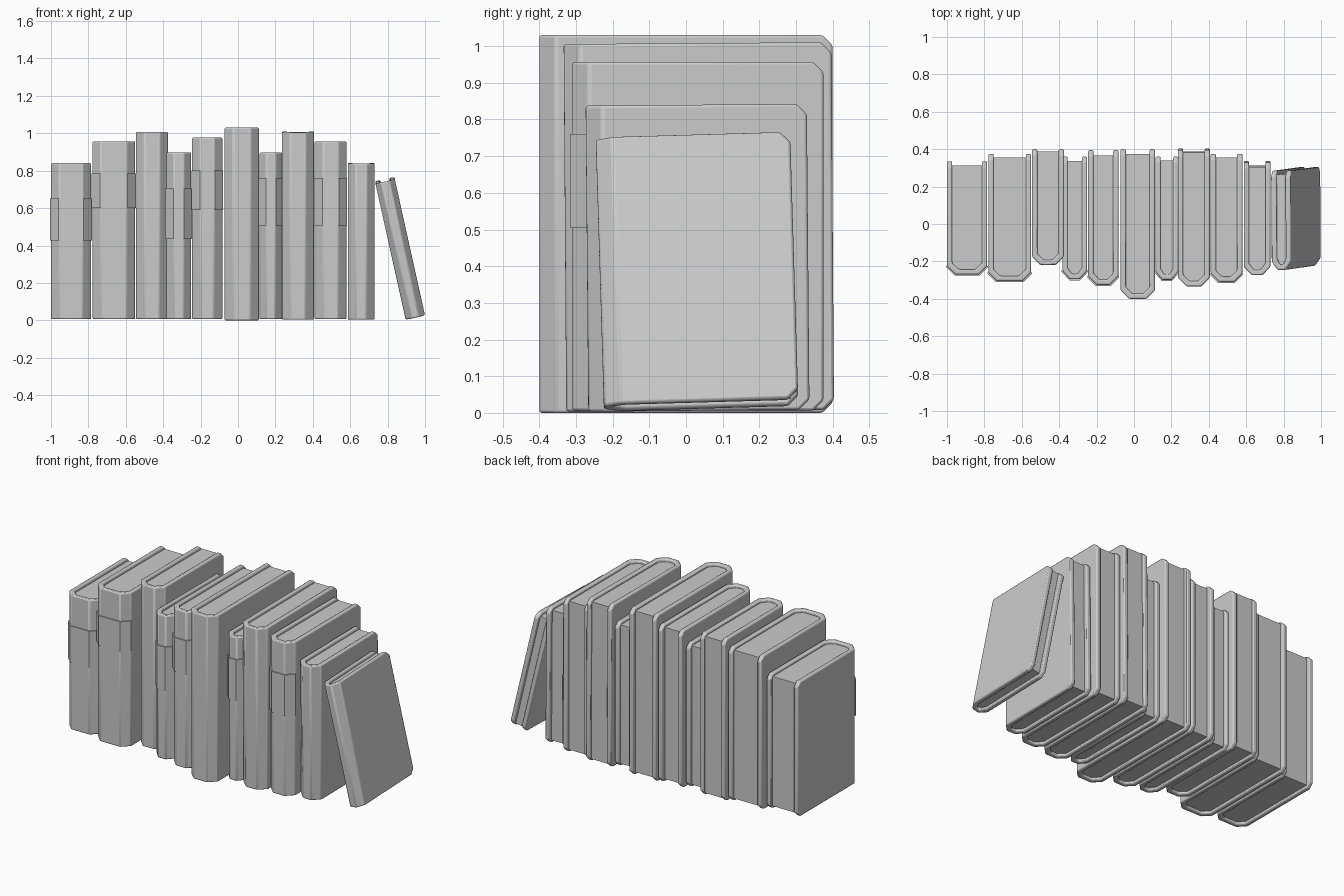
import bpy, bmesh
from math import radians
from mathutils import Matrix, Vector

cube = bpy.data.objects.get("Cube")
if cube:
    bpy.data.objects.remove(cube)

grey = bpy.data.materials.new("plain_grey")
grey.use_nodes = True
grey.diffuse_color = (0.6, 0.6, 0.6, 1)
grey.node_tree.nodes["Principled BSDF"].inputs["Base Color"].default_value = (0.6, 0.6, 0.6, 1)

BOARD = 0.028   # cover thickness
LIP = 0.016     # how far the cover stands past the pages


def spine_outline(half, front, back, cut):
    """Open outline running down one side, round the chamfered spine and back."""
    cut_x = min(cut, half * 0.6)
    right = [(half, back), (half, front + cut), (half - cut_x, front)]
    return right + [(-x, y) for x, y in reversed(right)]


def prism(name, outline, z0, z1, matrix, bevel=0, corner=0):
    bm = bmesh.new()
    face = bm.faces.new([bm.verts.new((x, y, z0)) for x, y in outline])
    ext = bmesh.ops.extrude_face_region(bm, geom=[face])
    moved = [v for v in ext["geom"] if isinstance(v, bmesh.types.BMVert)]
    bmesh.ops.translate(bm, verts=moved, vec=(0, 0, z1 - z0))
    bmesh.ops.recalc_face_normals(bm, faces=bm.faces)
    # Clip the outer back corners of the boards
    if corner:
        back = max(y for x, y in outline)
        edges = [e for e in bm.edges
                 if all(abs(v.co.y - back) < 1e-4 for v in e.verts)
                 and abs(e.verts[0].co.z - e.verts[1].co.z) < 1e-4]
        bmesh.ops.bevel(bm, geom=edges, offset=corner, segments=1, affect="EDGES")
    mesh = bpy.data.meshes.new(name)
    bm.to_mesh(mesh)
    bm.free()
    mesh.materials.append(grey)
    obj = bpy.data.objects.new(name, mesh)
    obj.matrix_world = matrix
    bpy.context.collection.objects.link(obj)
    if bevel:
        mod = obj.modifiers.new("soft_edges", "BEVEL")
        mod.width, mod.segments, mod.limit_method = bevel, 2, "ANGLE"
        mod.angle_limit = radians(35)
    bpy.ops.object.select_all(action="DESELECT")
    obj.select_set(True)
    bpy.context.view_layer.objects.active = obj
    bpy.ops.object.shade_smooth_by_angle(angle=radians(30))
    return obj


def shell(half, front, back, cut, t):
    """Closed U-shaped outline of thickness t."""
    outer = spine_outline(half, front, back, cut)
    inner = spine_outline(half - t, front + t, back, cut - t * 0.4)
    return outer + inner[::-1]


def book(label, width, depth, height, gap, matrix, band=None):
    """Book centred on its own origin, spine towards -y."""
    half, d, h = width / 2, depth / 2, height / 2
    cut = 0.045
    prism(label + "_cover", shell(half, -d, d, cut, BOARD), -h, h, matrix, 0.007, 0.028)
    pages = spine_outline(half - BOARD + 0.002, -d + BOARD - 0.002, d - gap, cut - 0.011)
    prism(label + "_pages", pages, -h + LIP, h - LIP, matrix)
    # Label wrapped round the spine
    if band:
        wrap = shell(half + 0.004, -d - 0.006, -d + 0.046, cut, 0.009)
        prism(label + "_spine_band", wrap, band[0] - h, band[1] - h, matrix)


# left x, right x, spine y, back y, height, page gap, tilt, band
row = [
    (-1.0, -0.785, -0.27, 0.335, 0.84, 0.022, 0, (0.42, 0.645)),
    (-0.778, -0.55, -0.305, 0.375, 0.957, 0.02, 0, (0.595, 0.78)),
    (-0.545, -0.375, -0.22, 0.4, 1.008, 0.012, 0, None),
    (-0.383, -0.25, -0.295, 0.36, 0.897, 0.022, 0, (0.43, 0.7)),
    (-0.245, -0.083, -0.325, 0.395, 0.977, 0.03, 0, (0.585, 0.795)),
    (-0.072, 0.112, -0.4, 0.4, 1.03, 0.025, 0, None),
    (0.115, 0.237, -0.3, 0.36, 0.897, 0.02, 0, (0.5, 0.755)),
    (0.235, 0.405, -0.33, 0.4, 1.008, 0.015, 0.4, None),
    (0.41, 0.58, -0.31, 0.375, 0.957, 0.02, 0, (0.5, 0.755)),
    (0.587, 0.73, -0.27, 0.333, 0.84, 0.024, 0.5, None),
]
for i, (x0, x1, y0, y1, top, gap, tilt, band) in enumerate(row):
    base = 0 if top > 1.02 else 0.006
    place = Matrix.Translation(((x0 + x1) / 2, (y0 + y1) / 2, (base + top) / 2))
    book(f"book_{i + 1}", x1 - x0, y1 - y0, top - base, gap,
         place @ Matrix.Rotation(radians(tilt), 4, "X"), band)

# Small book leaning against the end of the row
lean = (Matrix.Translation((0.866, 0.03, 0.385))
        @ Matrix.Rotation(radians(-12.5), 4, "Y")
        @ Matrix.Rotation(radians(1.7), 4, "X"))
book("leaning_book", 0.106, 0.53, 0.745, 0.02, lean)
